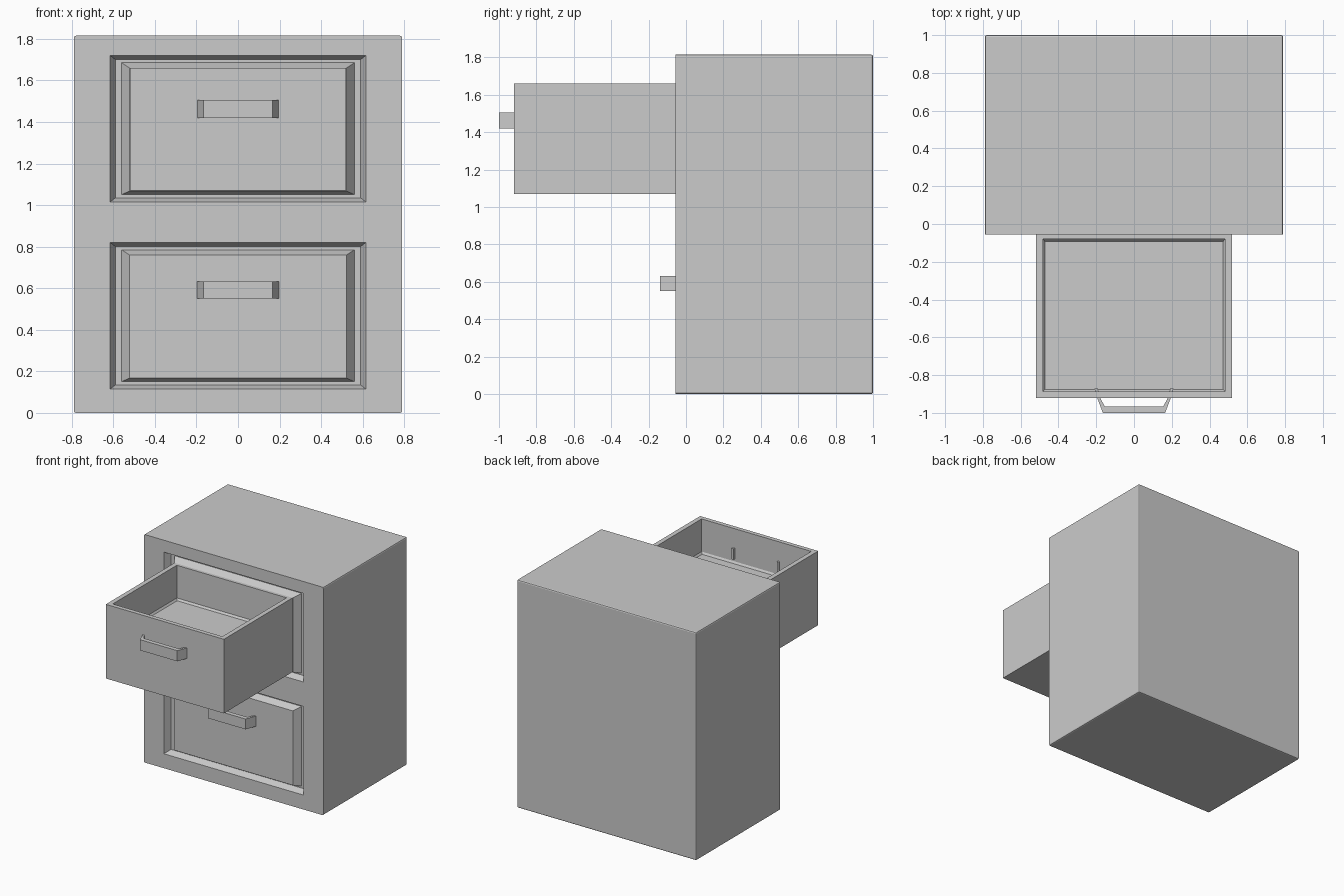
import bpy, bmesh

if "Cube" in bpy.data.objects:
    bpy.data.objects.remove(bpy.data.objects["Cube"])

FRONT = -0.055   # cabinet front plane
GROOVE = 0.0     # bottom of the groove around each drawer


def loft(name, rings):
    """Skin a list of equal-length point rings and cap both ends."""
    bm = bmesh.new()
    vs = [[bm.verts.new(p) for p in r] for r in rings]
    n = len(rings[0])
    for a, b in zip(vs, vs[1:]):
        for i in range(n):
            j = (i + 1) % n
            bm.faces.new((a[i], a[j], b[j], b[i]))
    bm.faces.new(vs[0])
    bm.faces.new(vs[-1])
    bmesh.ops.recalc_face_normals(bm, faces=bm.faces)
    me = bpy.data.meshes.new(name)
    bm.to_mesh(me)
    bm.free()
    ob = bpy.data.objects.new(name, me)
    bpy.context.collection.objects.link(ob)
    return ob


def rect_xz(hx, z0, z1, y):
    return [(-hx, y, z0), (hx, y, z0), (hx, y, z1), (-hx, y, z1)]


def rect_xy(hx, y0, y1, z):
    return [(-hx, y0, z), (hx, y0, z), (hx, y1, z), (-hx, y1, z)]


def handle(name, face_y, z0, z1):
    # trapezoid pull whose legs pass through the drawer front
    half = [(-0.21, 0.05), (-0.195, 0.0), (-0.165, -0.08)]
    inner = [(-0.155, -0.045), (-0.18, 0.0), (-0.192, 0.05)]
    mirror = lambda pts: [(-x, y) for x, y in reversed(pts)]
    prof = half + mirror(half) + mirror(inner) + inner
    return loft(name, [[(x, face_y + y, z) for x, y in prof] for z in (z0, z1)])


# cabinet body: crisp front, slightly eased other edges
body = loft("cabinet_body", [rect_xz(0.79, 0, 1.815, FRONT), rect_xz(0.79, 0, 1.815, 1.0)])
bm = bmesh.new()
bm.from_mesh(body.data)
edges = [e for e in bm.edges if any(v.co.y > 0.5 for v in e.verts)]
bmesh.ops.bevel(bm, geom=edges, offset=0.01, segments=2, profile=0.5, affect='EDGES')
bm.to_mesh(body.data)
bm.free()

# drawer recesses and the raised panels inside them
for label, dz in (("upper", 0.0), ("lower", -0.9)):
    cut = loft(label + "_recess_cutter", [
        rect_xz(0.640, 0.995 + dz, 1.74 + dz, 2 * FRONT - GROOVE),
        rect_xz(0.590, 1.035 + dz, 1.70 + dz, GROOVE)])
    # middle of the taper lies on the cabinet front at +-0.615
    mod = body.modifiers.new(label + "_recess", 'BOOLEAN')
    mod.operation = 'DIFFERENCE'
    mod.solver = 'EXACT'
    mod.object = cut
    bpy.context.view_layer.objects.active = body
    bpy.ops.object.modifier_apply(modifier=mod.name)
    bpy.data.objects.remove(cut)
    loft(label + "_drawer_panel", [
        rect_xz(0.56, 1.05 + dz, 1.685 + dz, GROOVE),
        rect_xz(0.522, 1.068 + dz, 1.66 + dz, FRONT)])

# open drawer box, hollow with a chamfered floor edge
loft("open_drawer", [
    rect_xy(0.52, -0.92, -0.05, 1.07),
    rect_xy(0.52, -0.92, -0.05, 1.66),
    rect_xy(0.483, -0.886, -0.08, 1.66),
    rect_xy(0.483, -0.886, -0.08, 1.40),
    rect_xy(0.472, -0.876, -0.092, 1.385)])

# handles
handle("upper_handle", -0.92, 1.42, 1.505)
handle("lower_handle", -0.06, 0.55, 0.632)
